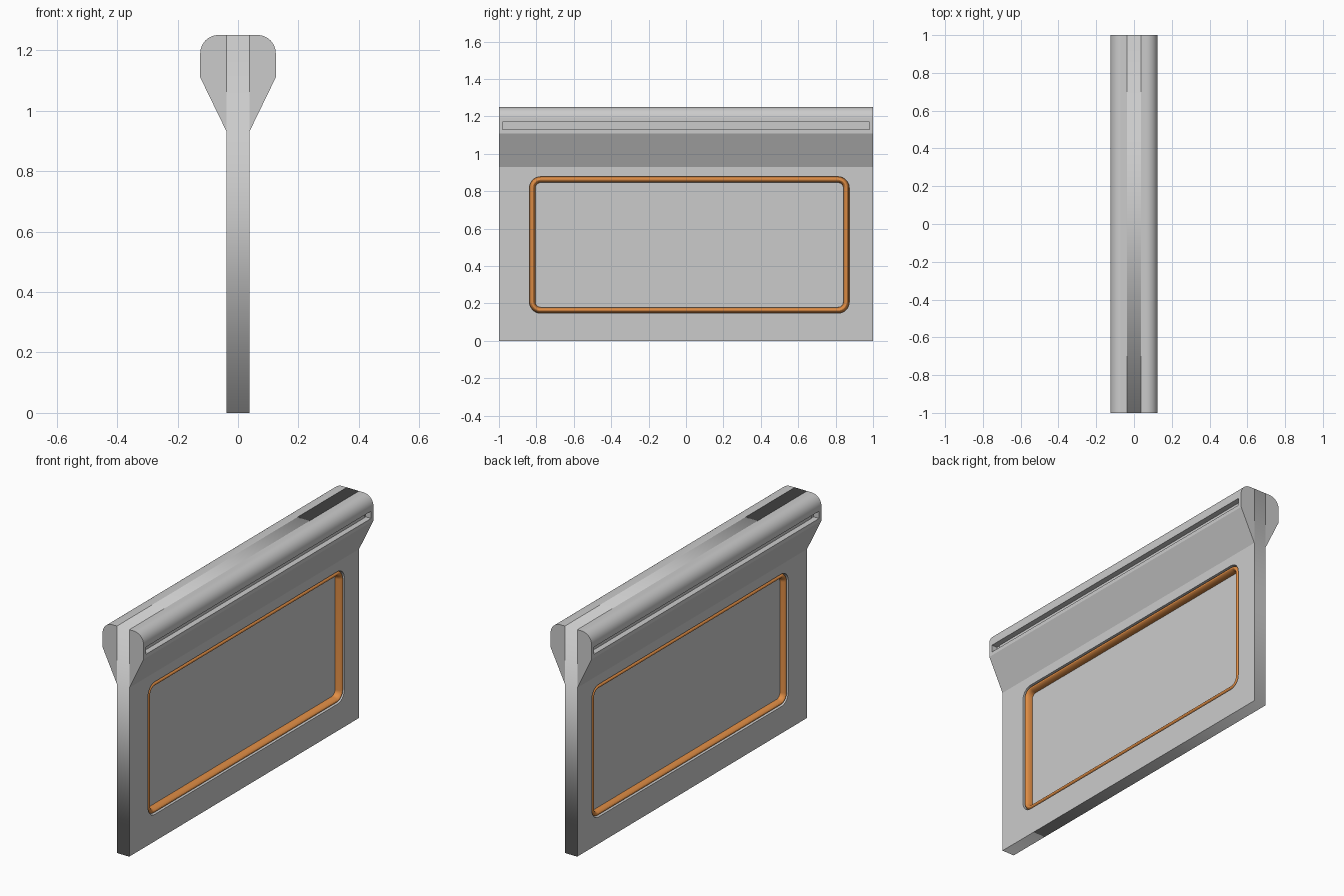
import bpy, bmesh
from math import sin, cos, pi, radians
from mathutils import Matrix

if "Cube" in bpy.data.objects:
    bpy.data.objects.remove(bpy.data.objects["Cube"])

T = 0.0375                     # half thickness of the wall
CY, CZ = 0.018, 0.513          # window centre
HY, HZ, RAD = 0.855, 0.365, 0.06
# local x,y,z -> world y,z,x
TO_SIDE = Matrix(((0, 0, 1, 0), (1, 0, 0, 0), (0, 1, 0, 0), (0, 0, 0, 1)))


def finish(bm, name, smooth=False):
    bmesh.ops.recalc_face_normals(bm, faces=bm.faces)
    me = bpy.data.meshes.new(name)
    bm.to_mesh(me)
    bm.free()
    ob = bpy.data.objects.new(name, me)
    bpy.context.collection.objects.link(ob)
    if smooth:
        activate(ob)
        bpy.ops.object.shade_smooth_by_angle(angle=radians(25))
    return ob


def activate(ob):
    bpy.ops.object.select_all(action='DESELECT')
    ob.select_set(True)
    bpy.context.view_layer.objects.active = ob


def box(name, x, y, z):
    bm = bmesh.new()
    bmesh.ops.create_cube(bm, size=1)
    for v in bm.verts:
        v.co = [(a + b) / 2 + c * (b - a) for c, (a, b) in zip(v.co, (x, y, z))]
    return finish(bm, name)


def rounded_rect(inset, n=8):
    """Window outline as (y, z) points, moved inwards by inset."""
    r = RAD - inset
    pts = []
    for q, (sy, sz) in enumerate(((1, 1), (-1, 1), (-1, -1), (1, -1))):
        for i in range(n + 1):
            a = (q + i / n) * pi / 2
            pts.append((CY + sy * (HY - RAD) + r * cos(a),
                        CZ + sz * (HZ - RAD) + r * sin(a)))
    return pts


# Wall with window opening
cu = bpy.data.curves.new("wall_panel", 'CURVE')
cu.dimensions, cu.fill_mode, cu.extrude = '2D', 'BOTH', T
for pts in ([(-1, 0), (1, 0), (1, 1.25), (-1, 1.25)], rounded_rect(0)):
    sp = cu.splines.new('POLY')
    sp.points.add(len(pts) - 1)
    for p, (y, z) in zip(sp.points, pts):
        p.co = (y, z, 0, 1)
    sp.use_cyclic_u = True
wall = bpy.data.objects.new("wall_panel", cu)
bpy.context.collection.objects.link(wall)
wall.matrix_world = TO_SIDE
activate(wall)
bpy.ops.object.convert(target='MESH')

# Orange rounded seal around the window
bm = bmesh.new()
N = 24
rings = []
for k in range(N):
    t = 2 * pi * k / N
    x = (T - 0.0005) * sin(t)
    rings.append([bm.verts.new((x, y, z)) for y, z in rounded_rect(0.016 - 0.016 * cos(t))])
M = len(rings[0])
for k in range(N):
    a, b = rings[k], rings[(k + 1) % N]
    for i in range(M):
        j = (i + 1) % M
        bm.faces.new((a[i], a[j], b[j], b[i]))
seal = finish(bm, "window_seal", True)
orange = bpy.data.materials.new("orange")
orange.diffuse_color = (0.75, 0.27, 0.06, 1)
orange.use_nodes = True
orange.node_tree.nodes["Principled BSDF"].inputs["Base Color"].default_value = orange.diffuse_color
seal.data.materials.append(orange)

# Window pane
bm = bmesh.new()
bm.faces.new([bm.verts.new((-0.008, y, z)) for y, z in rounded_rect(0.016)])
ext = bmesh.ops.extrude_face_region(bm, geom=bm.faces[:])
for v in ext['geom']:
    if isinstance(v, bmesh.types.BMVert):
        v.co.x = 0.002
finish(bm, "window_pane")

# Top rails with a long slot, one on each side
for s, side in ((1, "right"), (-1, "left")):
    prof = [(T, 1.25), (T, 0.93), (0.125, 1.11)]
    prof += [(0.065 + 0.06 * cos(a), 1.19 + 0.06 * sin(a))
             for a in (i * pi / 24 for i in range(13))]
    bm = bmesh.new()
    face = bm.faces.new([bm.verts.new((s * x, -1, z)) for x, z in prof])
    ext = bmesh.ops.extrude_face_region(bm, geom=[face])
    for v in ext['geom']:
        if isinstance(v, bmesh.types.BMVert):
            v.co.y = 1
    rail = finish(bm, side + "_top_rail")
    xs = sorted((s * 0.09, s * 0.2))
    cutter = box("slot_cutter", xs, (-0.98, 0.98), (1.13, 1.17))
    cutter.hide_render = True
    mod = rail.modifiers.new("slot", 'BOOLEAN')
    mod.operation, mod.object, mod.solver = 'DIFFERENCE', cutter, 'EXACT'
    activate(rail)
    bpy.ops.object.modifier_apply(modifier=mod.name)
    bpy.data.objects.remove(cutter)
    bpy.ops.object.shade_smooth_by_angle(angle=radians(20))
    # Strip at the back of the slot
    box(side + "_slot_strip", sorted((s * 0.085, s * 0.096)), (-0.955, 0.968), (1.132, 1.168))
